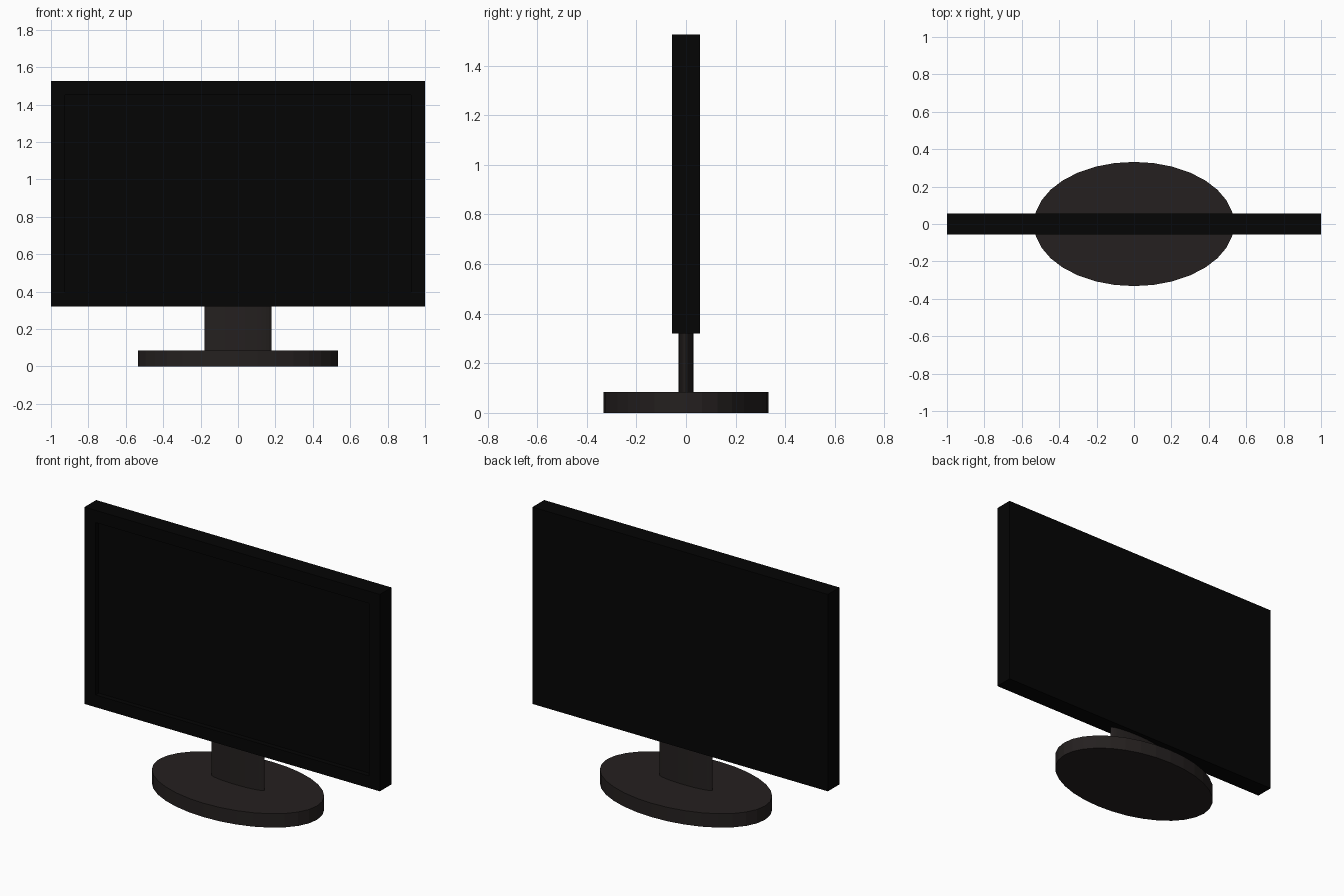
import bpy, bmesh

if "Cube" in bpy.data.objects:
    bpy.data.objects.remove(bpy.data.objects["Cube"])


def material(name, rgb):
    m = bpy.data.materials.new(name)
    m.diffuse_color = (*rgb, 1)
    m.use_nodes = True
    m.node_tree.nodes["Principled BSDF"].inputs["Base Color"].default_value = m.diffuse_color
    return m


black = material("black_plastic", (0.0013, 0.0013, 0.0013))
charcoal = material("charcoal_plastic", (0.018, 0.0145, 0.014))


def add_object(name, bm, mat):
    mesh = bpy.data.meshes.new(name)
    bm.to_mesh(mesh)
    bm.free()
    mesh.materials.append(mat)
    ob = bpy.data.objects.new(name, mesh)
    bpy.context.collection.objects.link(ob)
    return ob


def elliptic_column(name, rx, ry, z0, z1, sides, mat):
    bm = bmesh.new()
    bmesh.ops.create_cone(bm, cap_ends=True, segments=sides,
                          radius1=1, radius2=1, depth=1)
    bmesh.ops.scale(bm, vec=(rx, ry, z1 - z0), verts=bm.verts)
    bmesh.ops.translate(bm, vec=(0, 0, (z0 + z1) / 2), verts=bm.verts)
    return add_object(name, bm, mat)


# Stand: oval foot and oval neck
elliptic_column("stand_base", 0.535, 0.332, 0.0, 0.085, 32, charcoal)
elliptic_column("stand_neck", 0.179, 0.03, 0.085, 0.32, 32, charcoal)

# Display: slab with a bezel around a straight-walled recessed screen
bm = bmesh.new()
bmesh.ops.create_cube(bm, size=1)
bmesh.ops.scale(bm, vec=(2.0, 0.112, 1.205), verts=bm.verts)
bmesh.ops.translate(bm, vec=(0, 0, 0.9225), verts=bm.verts)
bm.normal_update()
front = [f for f in bm.faces if f.normal.y < -0.9]
bmesh.ops.inset_region(bm, faces=front, thickness=0.075, use_even_offset=True)
walls = bmesh.ops.extrude_discrete_faces(bm, faces=front)
for f in walls["faces"]:
    bmesh.ops.translate(bm, vec=(0, 0.03, 0), verts=f.verts)
add_object("display_panel", bm, black)
